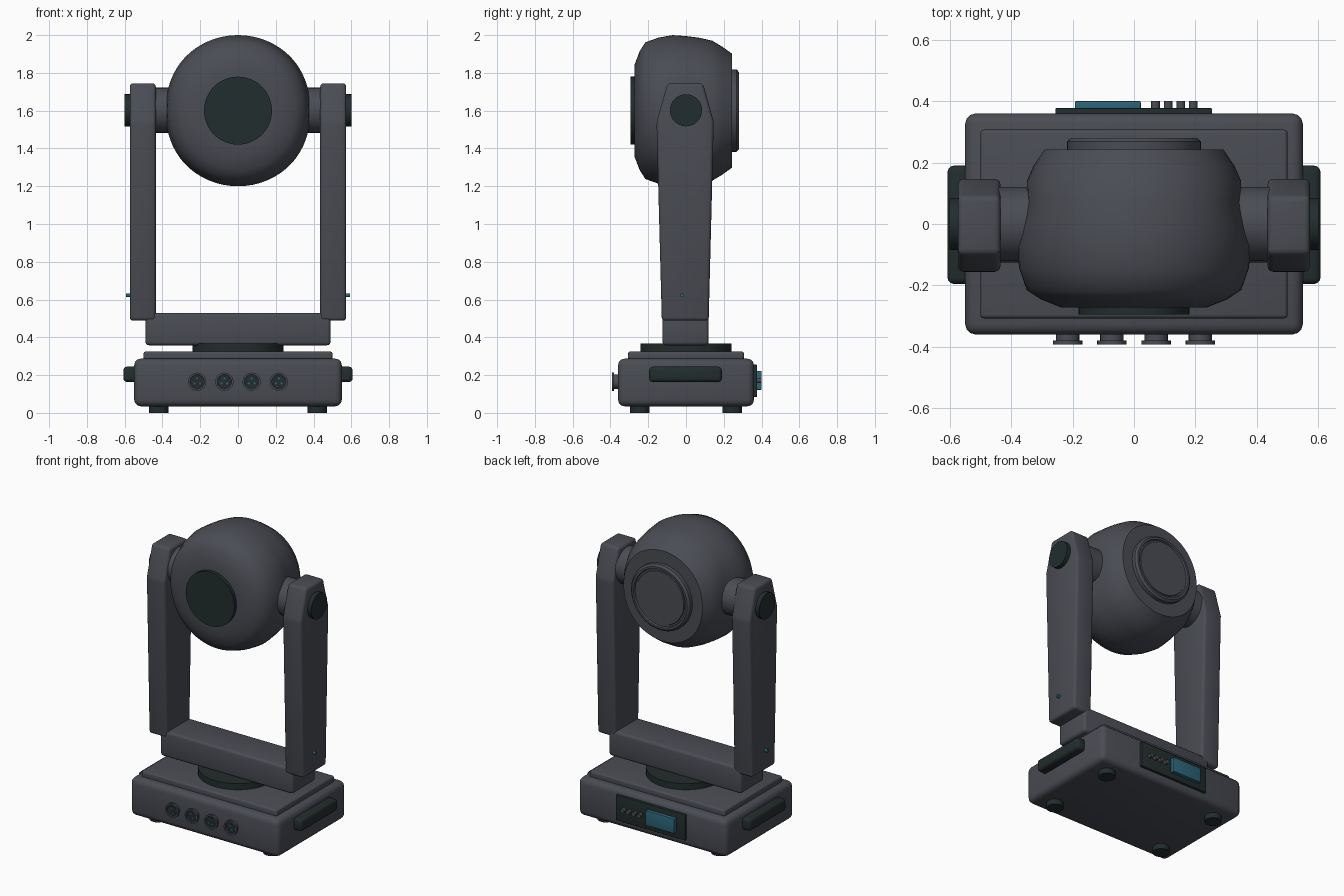
import bpy, bmesh, math
from mathutils import Matrix, Vector

if "Cube" in bpy.data.objects:
    bpy.data.objects.remove(bpy.data.objects["Cube"])


def material(name, rgb):
    m = bpy.data.materials.new(name)
    m.diffuse_color = (*rgb, 1)
    m.use_nodes = True
    m.node_tree.nodes["Principled BSDF"].inputs["Base Color"].default_value = m.diffuse_color
    return m


GREY = material("charcoal grey", (0.068, 0.073, 0.088))
DARK = material("near black green", (0.016, 0.026, 0.026))
TEAL = material("teal", (0.026, 0.13, 0.19))


def finish(name, bm, mat, angle=35):
    bmesh.ops.recalc_face_normals(bm, faces=bm.faces)
    me = bpy.data.meshes.new(name)
    bm.to_mesh(me)
    bm.free()
    me.materials.append(mat)
    ob = bpy.data.objects.new(name, me)
    bpy.context.collection.objects.link(ob)
    bpy.ops.object.select_all(action='DESELECT')
    ob.select_set(True)
    bpy.context.view_layer.objects.active = ob
    bpy.ops.object.shade_smooth_by_angle(angle=math.radians(angle))
    return ob


def bevel_all(bm, width, segments=3):
    if width:
        bmesh.ops.bevel(bm, geom=list(bm.edges), offset=width, segments=segments,
                        profile=0.5, affect='EDGES', clamp_overlap=True)


def box(name, lo, hi, mat, bevel=0.0):
    bm = bmesh.new()
    bmesh.ops.create_cube(bm, size=1)
    lo, hi = Vector(lo), Vector(hi)
    for v in bm.verts:
        v.co = Vector((lo[i] + (hi[i] - lo[i]) * (v.co[i] + 0.5) for i in range(3)))
    bevel_all(bm, bevel)
    return finish(name, bm, mat)


AXES = {'x': Matrix.Rotation(math.pi / 2, 3, 'Y'),
        'y': Matrix.Rotation(-math.pi / 2, 3, 'X'),
        'z': Matrix.Identity(3)}


def lathe(name, profile, axis, centre, mat, sides=32, warp=None, angle=35):
    """Spin (distance along axis, radius) points; both ends are capped."""
    bm = bmesh.new()
    rings = []
    for d, r in profile:
        ring = []
        for i in range(sides):
            a = 2 * math.pi * i / sides
            co = AXES[axis] @ Vector((r * math.cos(a), r * math.sin(a), d))
            if warp:
                co = warp(co)
            ring.append(bm.verts.new(co + Vector(centre)))
        rings.append(ring)
    for a, b in zip(rings, rings[1:]):
        for i in range(sides):
            j = (i + 1) % sides
            bm.faces.new((a[i], a[j], b[j], b[i]))
    bm.faces.new(rings[0])
    bm.faces.new(rings[-1])
    return finish(name, bm, mat, angle)


def disc(name, axis, centre, r, d0, d1, mat, sides=32):
    return lathe(name, [(d0, r), (d1, r)], axis, centre, mat, sides)


# Base housing, raised top plate and feet
box("base", (-0.55, -0.36, 0.035), (0.55, 0.36, 0.287), GREY, 0.035)
box("base_top_plate", (-0.50, -0.307, 0.27), (0.50, 0.307, 0.325), GREY, 0.012)
for x in (-0.42, 0.42):
    for y in (-0.245, 0.245):
        disc("foot", 'z', (x, y, 0), 0.052, 0, 0.05, DARK, 24)

# Turntable and yoke crossbar
disc("turntable", 'z', (0, 0, 0), 0.242, 0.31, 0.367, DARK, 48)
box("yoke_crossbar", (-0.49, -0.125, 0.358), (0.49, 0.12, 0.53), GREY, 0.018)

# Tapered yoke arms with pivot caps, necks, side lights and base handles
ARM = [(-0.128, 0.488), (0.12, 0.488), (0.147, 1.54), (0.09, 1.745), (-0.098, 1.745), (-0.156, 1.54)]
for s in (-1, 1):
    bm = bmesh.new()
    inner = [bm.verts.new((s * 0.435, y, z)) for y, z in ARM]
    outer = [bm.verts.new((s * 0.573, y, z)) for y, z in ARM]
    bm.faces.new(inner)
    bm.faces.new(outer)
    for i in range(len(ARM)):
        j = (i + 1) % len(ARM)
        bm.faces.new((inner[i], inner[j], outer[j], outer[i]))
    bevel_all(bm, 0.018)
    finish("yoke_arm", bm, GREY)
    disc("pivot_cap", 'x', (s * 0.58, 0, 1.602), 0.085, -0.02, 0.02, DARK)
    disc("head_neck", 'x', (s * 0.39, 0, 1.602), 0.12, -0.07, 0.06, GREY)
    disc("side_light", 'x', (s * 0.58, -0.02, 0.623), 0.01, -0.012, 0.012, TEAL, 12)
    x0, x1 = sorted((s * 0.53, s * 0.607))
    box("base_handle", (x0, -0.195, 0.163), (x1, 0.19, 0.245), DARK, 0.02)


# Head shell, slightly flattened at the sides around the pivots
def pinch(co):
    r = math.hypot(co.x, co.z)
    c = (co.x / r) ** 4
    k = 0.035 * c + 0.06 * c * math.exp(-((co.y - 0.06) / 0.08) ** 2)
    return Vector((co.x * (1 - k), co.y, co.z))


lathe("head_shell", [(-0.272, 0.17), (-0.272, 0.245), (-0.245, 0.315), (-0.215, 0.362),
                     (-0.145, 0.387), (-0.07, 0.40), (0.0, 0.395), (0.07, 0.386),
                     (0.14, 0.37), (0.19, 0.34), (0.243, 0.302), (0.243, 0.18)],
      'y', (0, 0, 1.6), GREY, 64, pinch, 50)
disc("front_lens", 'y', (0, 0, 1.6), 0.18, -0.295, -0.25, DARK, 48)
lathe("rear_cover", [(0.23, 0.218), (0.268, 0.218), (0.28, 0.205), (0.28, 0.192),
                     (0.268, 0.188), (0.268, 0.178), (0.274, 0.175)],
      'y', (0, 0, 1.6), GREY, 48, None, 25)

# Front sockets: flanged grey ring, dark recess and small pins
for i in range(4):
    x = -0.216 + 0.144 * i
    c = (x, 0, 0.165)
    lathe("socket_ring", [(-0.35, 0.038), (-0.38, 0.038), (-0.38, 0.048), (-0.392, 0.048),
                          (-0.392, 0.038), (-0.384, 0.036)], 'y', c, GREY, 24)
    disc("socket_face", 'y', c, 0.034, -0.389, -0.382, DARK, 24)
    for k in range(3):
        a = math.pi / 2 + k * 2 * math.pi / 3
        disc("socket_pin", 'y', (x + 0.017 * math.cos(a), 0, 0.165 + 0.017 * math.sin(a)),
             0.006, -0.393, -0.387, GREY if i == 0 else TEAL, 8)

# Rear control panel with screen and buttons
box("control_panel", (-0.256, 0.35, 0.085), (0.254, 0.377, 0.255), DARK, 0.003)
box("screen", (-0.192, 0.37, 0.122), (0.022, 0.40, 0.222), TEAL, 0.004)
for i in range(4):
    disc("button", 'y', (0.07 + 0.041 * i, 0, 0.172), 0.014, 0.37, 0.40, GREY, 16)
